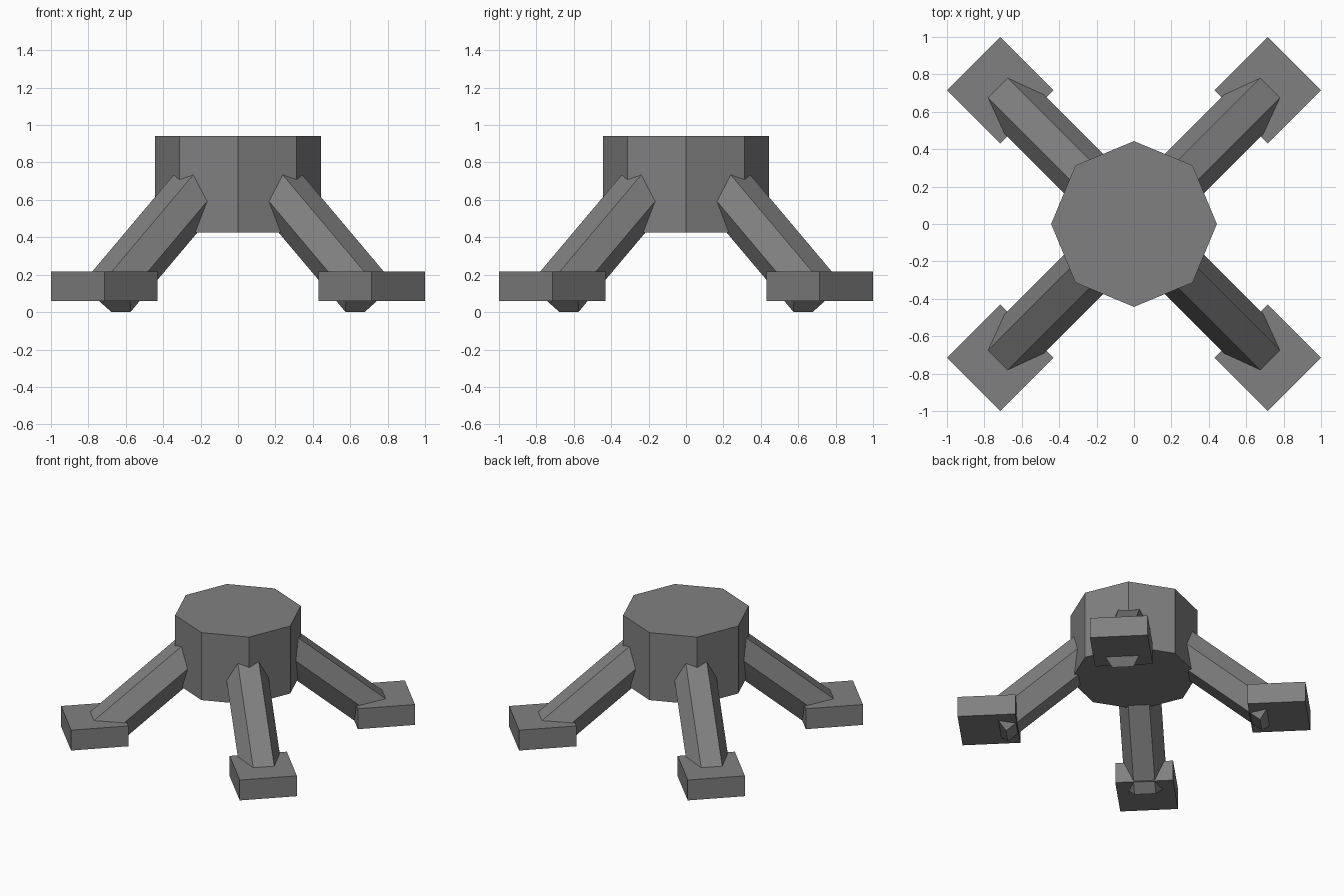
import bpy, bmesh
from math import sin, cos, pi, radians
from mathutils import Matrix, Vector

if "Cube" in bpy.data.objects:
    bpy.data.objects.remove(bpy.data.objects["Cube"])

grey = bpy.data.materials.new("dark grey")
grey.diffuse_color = (0.216, 0.216, 0.22, 1)
grey.use_nodes = True
grey.node_tree.nodes["Principled BSDF"].inputs["Base Color"].default_value = grey.diffuse_color


def prism(name, sides, radius, start, end, axis_u, axis_v, phase=0.0, spin=0.0):
    """Regular prism from start to end, with cross-section axes u and v."""
    bm = bmesh.new()
    rings = []
    for centre in (Vector(start), Vector(end)):
        rings.append([bm.verts.new(centre
                      + Vector(axis_u) * radius * cos(phase + 2 * pi * i / sides)
                      + Vector(axis_v) * radius * sin(phase + 2 * pi * i / sides))
                      for i in range(sides)])
    low, high = rings
    bm.faces.new(low[::-1])
    bm.faces.new(high)
    for i in range(sides):
        j = (i + 1) % sides
        bm.faces.new((low[i], low[j], high[j], high[i]))
    bm.transform(Matrix.Rotation(spin, 4, 'Z'))
    bmesh.ops.recalc_face_normals(bm, faces=bm.faces)
    mesh = bpy.data.meshes.new(name)
    bm.to_mesh(mesh)
    bm.free()
    mesh.materials.append(grey)
    obj = bpy.data.objects.new(name, mesh)
    bpy.context.collection.objects.link(obj)
    return obj


X, Y = (1, 0, 0), (0, 1, 0)

# Octagonal body
prism("body", 8, 0.443, (0, 0, 0.425), (0, 0, 0.942), X, Y)

# Four sloping hexagonal legs, each through a square foot
slope = radians(40)
leg_dir = Vector((cos(slope), 0, -sin(slope)))
leg_up = Vector((sin(slope), 0, cos(slope)))
leg_end = Vector((0.968, 0, 0.100))
leg_start = leg_end - leg_dir * 0.87
names = ("back_right", "back_left", "front_left", "front_right")
for k, name in enumerate(names):
    spin = pi / 4 + k * pi / 2
    prism(name + "_leg", 6, 0.148, leg_start, leg_end, Y, leg_up, spin=spin)
    prism(name + "_foot", 4, 0.285, (1.011, 0, 0.06), (1.011, 0, 0.216),
          X, Y, phase=pi / 4, spin=spin)
